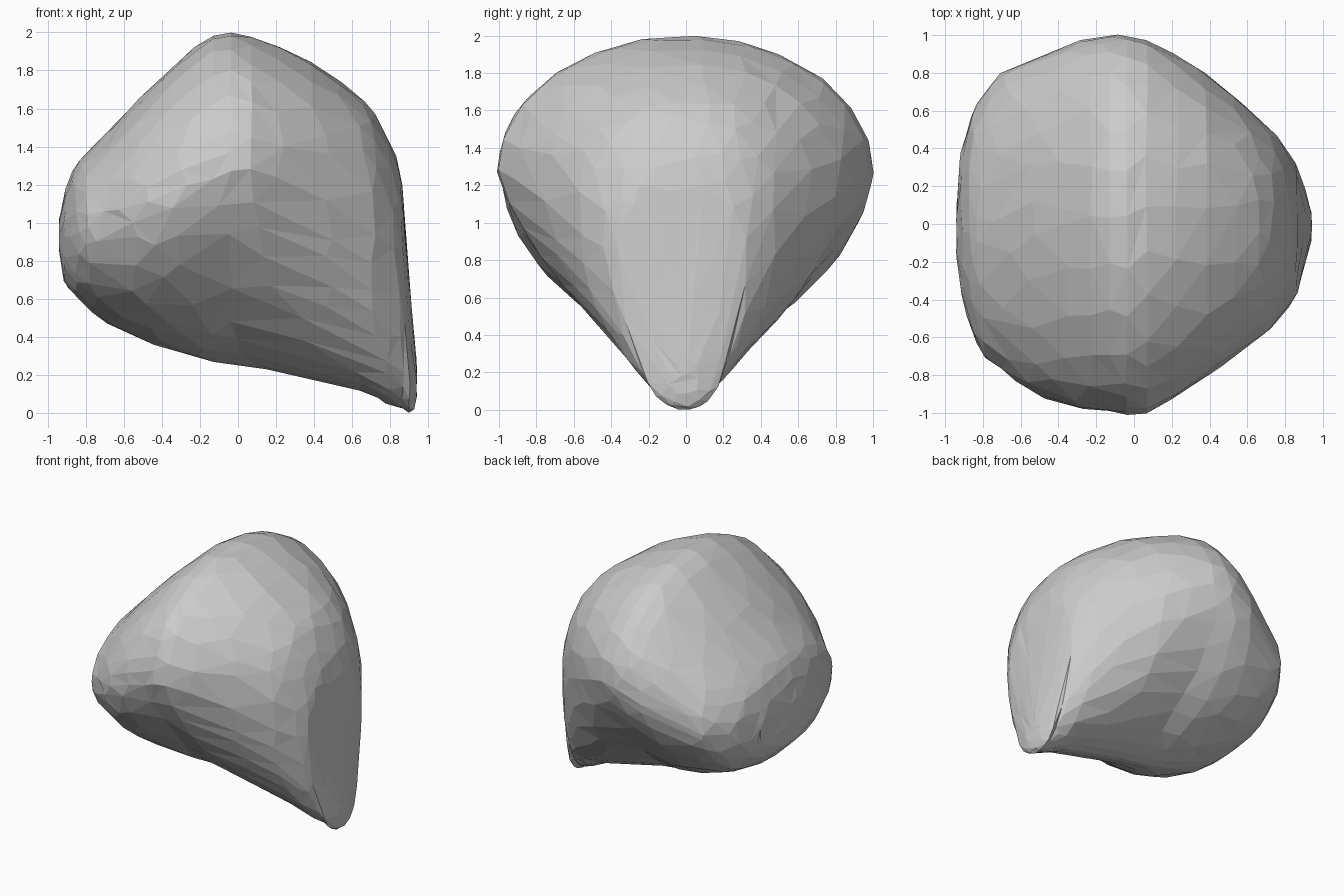
import bpy, bmesh, math, random

if "Cube" in bpy.data.objects:
    bpy.data.objects.remove(bpy.data.objects["Cube"])

random.seed(4)

# Cross-sections along x: x, z low, z high, y front, y back, z of widest point
SECTIONS = [
    (-.94, .84, 1.02, -.18, .06, .92),
    (-.92, .72, 1.12, -.33, .36, .92),
    (-.90, .67, 1.19, -.42, .43, .93),
    (-.86, .62, 1.29, -.56, .58, .95),
    (-.80, .56, 1.36, -.69, .68, .97),
    (-.70, .48, 1.46, -.77, .80, 1.01),
    (-.52, .39, 1.65, -.90, .88, 1.09),
    (-.32, .32, 1.84, -.97, .96, 1.17),
    (-.13, .27, 1.98, -.99, 1.0, 1.25),
    (.07, .24, 1.98, -1.0, .97, 1.29),
    (.38, .18, 1.85, -.81, .80, 1.21),
    (.66, .11, 1.64, -.61, .56, 1.06),
    (.76, .06, 1.50, -.51, .46, .98),
    (.84, .03, 1.32, -.41, .35, .86),
    (.87, .02, 1.12, -.35, .29, .72),
    (.90, .00, .70, -.23, .20, .26),
    (.93, .03, .36, -.13, .10, .14),
    (.94, .09, .20, -.03, .04, .14),
]
SEGS, SUB = 44, 2


def blend(a, b, c, d, t):
    # Smooth curve through neighbouring sections
    return .5 * (2 * b + (c - a) * t + (2 * a - 5 * b + 4 * c - d) * t * t
                 + (3 * b - a - 3 * c + d) * t ** 3)


def power(v, p):
    return math.copysign(abs(v) ** p, v)


def clamp(v):
    return min(1, max(0, v))


def ring(x, lo, hi, yf, yb, zw):
    # Round on top, pinched underneath; the pinch fades at both ends
    lower = 2 / (1.42 + .58 * clamp(abs(x) / .85))
    upper = 2 / (2 + .25 * clamp((x - .2) / .4))
    pts = []
    for i in range(SEGS):
        a = 2 * math.pi * i / SEGS
        c, s = math.cos(a), math.sin(a)
        p = upper if s >= 0 else lower
        y = power(c, p) * (yb if c > 0 else -yf)
        z = zw + power(s, p) * ((hi - zw) if s > 0 else (zw - lo))
        pts.append((x, y, z))
    return pts


# Loft the boulder body
rows = []
n = len(SECTIONS)
for i in range(n - 1):
    q = [SECTIONS[min(n - 1, max(0, i + k))] for k in (-1, 0, 1, 2)]
    for s in range(SUB):
        rows.append([blend(*v, s / SUB) for v in zip(*q)])
rows.append(SECTIONS[-1])

bm = bmesh.new()
loops = [[bm.verts.new(p) for p in ring(*r)] for r in rows]
for a, b in zip(loops, loops[1:]):
    for j in range(SEGS):
        k = (j + 1) % SEGS
        bm.faces.new((a[j], a[k], b[k], b[j]))
bm.faces.new(loops[0])
bm.faces.new(loops[-1])
bmesh.ops.remove_doubles(bm, verts=bm.verts, dist=.01)
bmesh.ops.recalc_face_normals(bm, faces=bm.faces)

# Slight unevenness of the chipped surface
bm.normal_update()
for v in bm.verts:
    v.co += v.normal * random.uniform(-.003, .003)
    v.co.z = max(0, v.co.z)
bmesh.ops.triangulate(bm, faces=bm.faces)

mesh = bpy.data.meshes.new("boulder")
bm.to_mesh(mesh)
bm.free()
boulder = bpy.data.objects.new("boulder", mesh)
bpy.context.collection.objects.link(boulder)

# Irregular flat facets
facets = boulder.modifiers.new("facets", 'DECIMATE')
facets.ratio = min(1, 800 / len(mesh.polygons))
